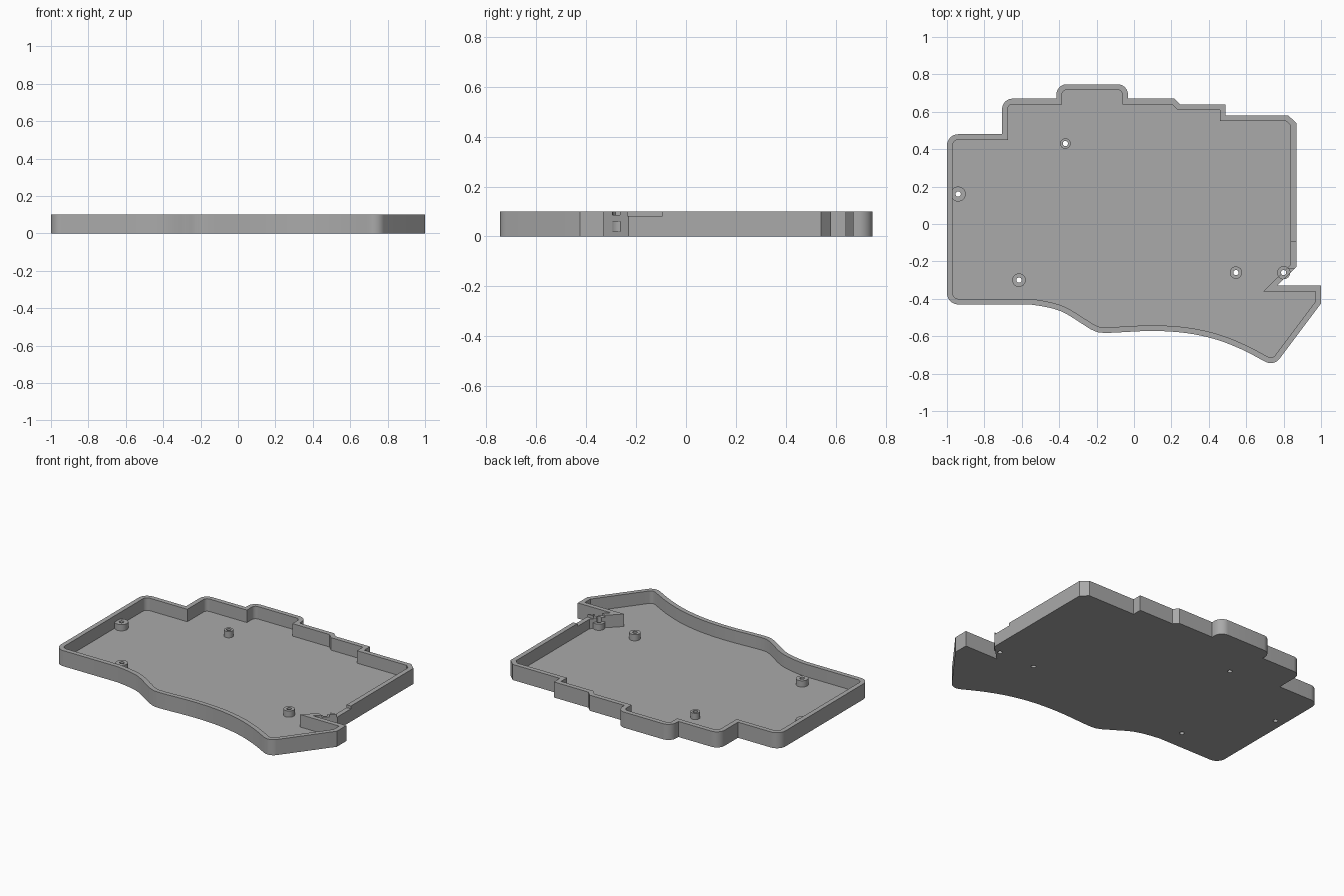
import bpy, bmesh, math
from mathutils import Vector

if "Cube" in bpy.data.objects:
    bpy.data.objects.remove(bpy.data.objects["Cube"])

H, FLOOR, WALL, BOSS_TOP = 0.1, 0.02, 0.03, 0.06

grey = bpy.data.materials.new("case grey")
grey.diffuse_color = (0.40, 0.40, 0.40, 1)
grey.use_nodes = True
grey.node_tree.nodes["Principled BSDF"].inputs["Base Color"].default_value = grey.diffuse_color


def add_object(name, bm):
    bm.normal_update()
    bmesh.ops.recalc_face_normals(bm, faces=bm.faces)
    mesh = bpy.data.meshes.new(name)
    bm.to_mesh(mesh)
    bm.free()
    mesh.materials.append(grey)
    ob = bpy.data.objects.new(name, mesh)
    bpy.context.collection.objects.link(ob)
    return ob


def spline(pts, n=8):
    """Catmull-Rom curve through pts, leaving out the two end guides."""
    v = [Vector(p) for p in pts]
    out = []
    for a, b, c, d in zip(v, v[1:], v[2:], v[3:]):
        for i in range(n):
            t = i / n
            out.append(0.5 * (2 * b + (c - a) * t + (2 * a - 5 * b + 4 * c - d) * t ** 2
                              + (3 * b - a - 3 * c + d) * t ** 3))
    return out + [v[-2]]


def fillet(corners, n=8):
    """Round every corner (x, y, radius) of a closed outline."""
    out = []
    for i, (x, y, r) in enumerate(corners):
        p = Vector((x, y))
        if r == 0:
            out.append(p)
            continue
        q = corners[(i + 1) % len(corners)]
        a = (Vector(corners[i - 1][:2]) - p).normalized()
        b = (Vector(q[:2]) - p).normalized()
        half = a.angle(b) / 2
        c = p + (a + b).normalized() * (r / math.sin(half))
        s = p + a * (r / math.tan(half)) - c
        e = p + b * (r / math.tan(half)) - c
        for k in range(n + 1):
            t = k / n
            out.append(c + (s * (1 - t) + e * t).normalized() * r)
    return out


def inset(pts, d):
    """Mitred inward offset of a counter-clockwise outline."""
    out = []
    for i, p in enumerate(pts):
        a = (p - pts[i - 1]).normalized()
        b = (pts[(i + 1) % len(pts)] - p).normalized()
        na, nb = Vector((-a.y, a.x)), Vector((-b.y, b.x))
        out.append(p + (na + nb) * (d / (1 + na.dot(nb))))
    return out


def bridge(bm, lo, hi):
    n = len(lo)
    for i in range(n):
        bm.faces.new((lo[i], lo[(i + 1) % n], hi[(i + 1) % n], hi[i]))


def ring(bm, pts, z):
    return [bm.verts.new((p[0], p[1], z)) for p in pts]


def circle(x, y, r, n=32):
    return [(x + r * math.cos(2 * math.pi * i / n), y + r * math.sin(2 * math.pi * i / n))
            for i in range(n)]


def prism(name, pts, z0, z1):
    bm = bmesh.new()
    lo, hi = ring(bm, pts, z0), ring(bm, pts, z1)
    bridge(bm, lo, hi)
    bm.faces.new(lo)
    bm.faces.new(hi)
    return add_object(name, bm)


def cut(target, cutter):
    cutter.hide_render = True
    mod = target.modifiers.new("cut", 'BOOLEAN')
    mod.operation, mod.solver, mod.object = 'DIFFERENCE', 'EXACT', cutter
    bpy.context.view_layer.objects.active = target
    bpy.ops.object.modifier_apply(modifier=mod.name)
    bpy.data.objects.remove(cutter)


# Outline: left side, wavy front edge, pointed thumb corner, stepped back edge
wave = spline([(-0.70, -0.43), (-0.56, -0.43), (-0.40, -0.463), (-0.28, -0.532), (-0.22, -0.568),
               (-0.15, -0.582), (0.085, -0.572), (0.27, -0.582), (0.43, -0.615),
               (0.57, -0.668), (0.69, -0.73), (0.80, -0.79)])
outline = fillet(
    [(-1, 0.48, 0.06), (-1, -0.43, 0.06)]
    + [(p.x, p.y, 0) for p in wave]
    + [(0.748, -0.761, 0.06), (1, -0.425, 0), (1, -0.33, 0), (0.765, -0.33, 0),
       (0.868, -0.23, 0), (0.868, 0.54, 0), (0.825, 0.58, 0), (0.49, 0.58, 0),
       (0.49, 0.64, 0), (0.245, 0.64, 0), (0.215, 0.67, 0), (-0.032, 0.67, 0),
       (-0.032, 0.747, 0.055), (-0.415, 0.747, 0.055), (-0.415, 0.67, 0),
       (-0.705, 0.67, 0.055), (-0.705, 0.48, 0)])
inner = inset(outline, WALL)

# Tray: solid slab with the inside hollowed out, leaving floor and thin wall
tray = prism("tray", outline, 0, H)
cut(tray, prism("hollow_cutter", inner, FLOOR, 0.2))

# Low notch in the right wall
cut(tray, prism("notch_cutter", [(0.82, -0.235), (0.9, -0.235), (0.9, -0.095), (0.82, -0.095)],
                0.082, 0.2))

# Screw bosses with holes running through the floor: x, y, outer radius
bosses = [(-0.94, 0.16, 0.04), (-0.615, -0.30, 0.036), (0.545, -0.26, 0.033),
          (0.80, -0.26, 0.035), (-0.367, 0.43, 0.028)]
parts = [tray]
for i, (x, y, r) in enumerate(bosses):
    cut(tray, prism("hole_cutter", circle(x, y, 0.014), -0.1, 0.2))
    bm = bmesh.new()
    loops = [ring(bm, circle(x, y, rad), z) for rad, z in
             ((r, FLOOR - 0.001), (r, BOSS_TOP), (0.014, BOSS_TOP), (0.014, FLOOR - 0.001))]
    for k in range(4):
        bridge(bm, loops[k], loops[(k + 1) % 4])
    parts.append(add_object(f"screw_boss_{i + 1}", bm))

# Shallow screw head recess in the wall above the boss by the diagonal
cut(tray, prism("recess_cutter", circle(0.80, -0.26, 0.034), 0.086, 0.2))

for ob in parts:
    bpy.ops.object.select_all(action='DESELECT')
    ob.select_set(True)
    bpy.context.view_layer.objects.active = ob
    bpy.ops.object.shade_smooth_by_angle(angle=math.radians(30))
